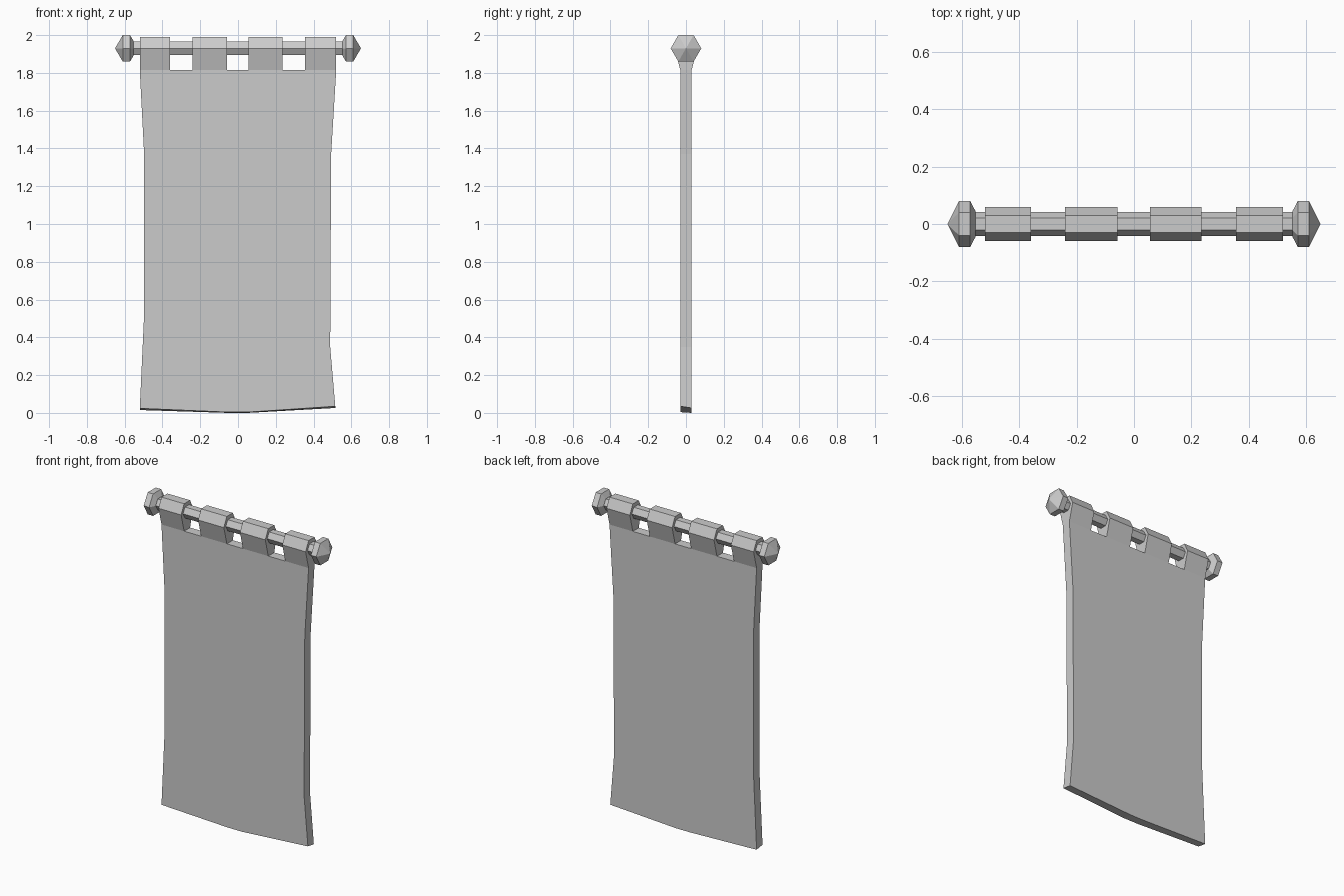
import bpy
import bmesh
import math

cube = bpy.data.objects.get("Cube")
if cube:
    bpy.data.objects.remove(cube, do_unlink=True)

GREY = (0.6, 0.6, 0.6, 1)
grey = bpy.data.materials.new("plain grey")
grey.use_nodes = True
grey.diffuse_color = GREY
grey.node_tree.nodes["Principled BSDF"].inputs["Base Color"].default_value = GREY

ROD_Z = 1.93


def loft(name, rings):
    """Closed solid through rings of equal point count, capped at both ends."""
    bm = bmesh.new()
    loops = [[bm.verts.new(p) for p in ring] for ring in rings]
    n = len(loops[0])
    for a, b in zip(loops, loops[1:]):
        for i in range(n):
            j = (i + 1) % n
            bm.faces.new((a[i], a[j], b[j], b[i]))
    bm.faces.new(loops[0])
    bm.faces.new(loops[-1])
    bmesh.ops.remove_doubles(bm, verts=bm.verts, dist=0.0001)
    bmesh.ops.recalc_face_normals(bm, faces=bm.faces)
    mesh = bpy.data.meshes.new(name)
    bm.to_mesh(mesh)
    bm.free()
    mesh.materials.append(grey)
    obj = bpy.data.objects.new(name, mesh)
    bpy.context.collection.objects.link(obj)
    return obj


def hexagon(x, r):
    return [(x, r * math.cos(k * math.pi / 3), ROD_Z + r * math.sin(k * math.pi / 3))
            for k in range(6)]


# Hanging rod
loft("rod", [hexagon(-0.57, 0.041), hexagon(0.57, 0.041)])

# Faceted end knobs, mirrored
for side, s in (("right", -1), ("left", 1)):
    profile = [(0.553, 0.045), (0.572, 0.081), (0.61, 0.081), (0.65, 0.002)]
    loft(side + "_knob", [hexagon(s * x, r) for x, r in profile])

# Fabric loops around the rod
tab = [(-0.03, 1.815), (-0.06, ROD_Z), (-0.03, 1.99),
       (0.03, 1.99), (0.06, ROD_Z), (0.03, 1.815)]
spans = [(-0.52, -0.36), (-0.24, -0.058), (0.056, 0.235), (0.355, 0.52)]
for i, span in enumerate(spans):
    loft(f"hanging_loop_{i + 1}", [[(x, y, z) for y, z in tab] for x in span])

# Cloth panel with a waisted outline and a sagging, slightly slanted hem
outline = [(-0.52, 1.815), (-0.497, 1.37), (-0.497, 0.52), (-0.52, 0.024),
           (-0.05, 0.004), (0.05, 0.004), (0.515, 0.035),
           (0.488, 0.35), (0.493, 1.37), (0.52, 1.815)]
front = [(x, -0.03, z) for x, z in outline]
back = [(x, 0.03, z - 0.009 * (0.01 < z < 0.1) - 0.004 * (z < 0.01)) for x, z in outline]
loft("cloth", [front, back])
